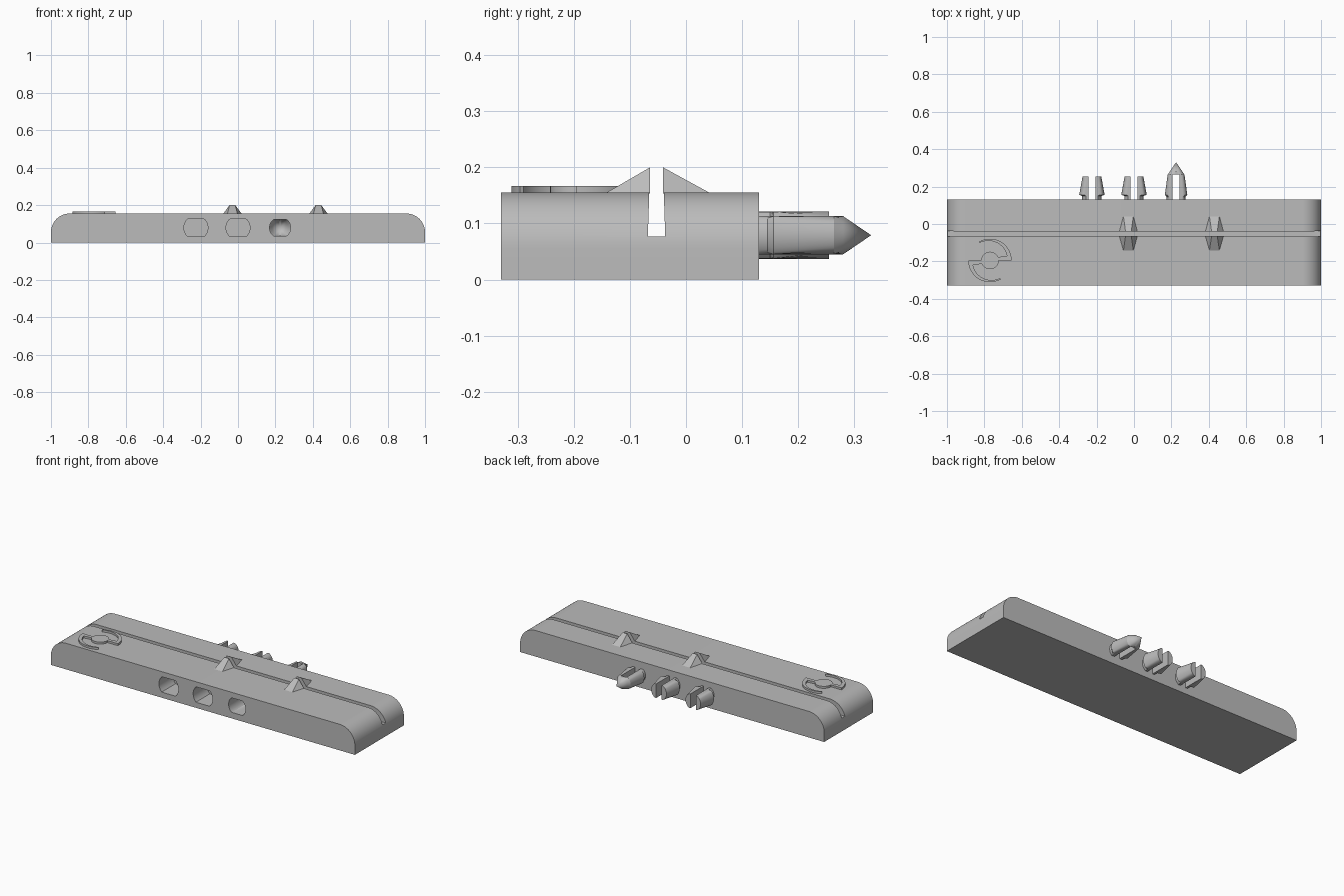
import bpy, bmesh, math
from mathutils import Vector

cube = bpy.data.objects.get("Cube")
if cube:
    bpy.data.objects.remove(cube, do_unlink=True)

grey = bpy.data.materials.new("plain grey")
grey.use_nodes = True
grey.diffuse_color = (0.5, 0.5, 0.5, 1)
grey.node_tree.nodes["Principled BSDF"].inputs["Base Color"].default_value = grey.diffuse_color

TOP, BACK, FRONT, MID = 0.155, 0.13, -0.33, 0.079


def finish(bm, name, smooth=True):
    bmesh.ops.remove_doubles(bm, verts=bm.verts, dist=0.0002)
    bmesh.ops.recalc_face_normals(bm, faces=bm.faces)
    mesh = bpy.data.meshes.new(name)
    bm.to_mesh(mesh)
    bm.free()
    mesh.materials.append(grey)
    ob = bpy.data.objects.new(name, mesh)
    bpy.context.collection.objects.link(ob)
    if smooth:
        soften(ob)
    return ob


def soften(ob):
    bpy.ops.object.select_all(action='DESELECT')
    ob.select_set(True)
    bpy.context.view_layer.objects.active = ob
    bpy.ops.object.shade_smooth_by_angle(angle=math.radians(30))


def prism(name, points, depth, smooth=True):
    """Extrude a closed outline by a vector."""
    bm = bmesh.new()
    face = bm.faces.new([bm.verts.new(p) for p in points])
    new = bmesh.ops.extrude_face_region(bm, geom=[face])["geom"]
    bmesh.ops.translate(bm, verts=[v for v in new if isinstance(v, bmesh.types.BMVert)],
                        vec=Vector(depth))
    return finish(bm, name, smooth)


def rod(name, x, rings, height, side=0, gap=0.0, segments=48):
    """Round rod along y with flattened top and bottom; side picks one half of a split rod."""
    bm = bmesh.new()
    loops = []
    for y, r in rings:
        loop = []
        for i in range(segments):
            a = math.tau * i / segments
            px, pz = r * math.cos(a), max(-height, min(height, r * math.sin(a)))
            if side:
                px = side * max(side * px, gap)
            loop.append(bm.verts.new((x + px, y, MID + pz)))
        loops.append(loop)
    for a, b in zip(loops, loops[1:]):
        for i in range(segments):
            j = (i + 1) % segments
            bm.faces.new((a[i], a[j], b[j], b[i]))
    bm.faces.new(loops[0])
    bm.faces.new(loops[-1])
    return finish(bm, name)


def cut(target, cutter):
    mod = target.modifiers.new("cut", 'BOOLEAN')
    mod.operation, mod.solver, mod.object = 'DIFFERENCE', 'EXACT', cutter
    bpy.context.view_layer.objects.active = target
    bpy.ops.object.modifier_apply(modifier=mod.name)
    bpy.data.objects.remove(cutter, do_unlink=True)


# Bar with rounded upper ends
R = 0.1
arc = [(1 - R + R * math.cos(a), TOP - R + R * math.sin(a))
       for a in (math.pi / 2 * i / 16 for i in range(17))]
outline = [(1, 0)] + arc + [(-x, z) for x, z in reversed(arc)] + [(-1, 0)]
body = prism("body", [(x, FRONT, z) for x, z in outline], (0, BACK - FRONT, 0), False)

# Lengthwise dovetail groove
groove = [(-0.068, 0.077), (-0.037, 0.077), (-0.041, 0.2), (-0.064, 0.2)]
cut(body, prism("groove_cutter", [(-1.1, y, z) for y, z in groove], (2.2, 0, 0), False))

# Front sockets, the last one with a conical end
for x in (-0.225, 0):
    cut(body, rod("socket_cutter", x, [(FRONT - 0.05, 0.064), (FRONT + 0.13, 0.064)], 0.046))
cut(body, rod("pointed_socket_cutter", 0.225,
              [(FRONT - 0.05, 0.056), (FRONT + 0.13, 0.056), (FRONT + 0.15, 0.043),
               (FRONT + 0.21, 0)], 0.043))
soften(body)

# Split pegs on the back
barb = [(BACK - 0.01, 0.052), (0.15, 0.052), (0.156, 0.068), (0.255, 0.05)]
point = [(BACK - 0.01, 0.05), (0.145, 0.05), (0.156, 0.06), (0.264, 0.045)]
for side, label in ((-1, "right"), (1, "left")):
    for x, place in ((-0.225, "outer"), (0, "middle")):
        rod(f"{place}_peg_{label}_half", x, barb, 0.042, side, 0.018)
    rod(f"pointed_peg_{label}_half", 0.225, point, 0.034, side, 0.018)
rod("pointed_peg_tip", 0.225, [(0.264, 0.045), (0.28, 0.034), (0.33, 0)], 0.034)

# Paired wedges on either side of the groove
for n, x in enumerate((-0.03, 0.43), 1):
    for y, far, label in ((-0.064, -0.145, "front"), (-0.041, 0.045, "back")):
        bm = bmesh.new()
        for s in (-1, 1):
            for px, py, pz in ((0.05, y, TOP - 0.002), (0.027, far, TOP - 0.002), (0.015, y, 0.2)):
                bm.verts.new((x + s * px, py, pz))
        bmesh.ops.convex_hull(bm, input=bm.verts)
        finish(bm, f"{label}_wedge_{n}", False)

# Raised round ornament: a hub with two hooked arms
cx, cy, low, rise = -0.77, -0.195, TOP - 0.002, (0, 0, 0.014)
hub = [(cx + 0.047 * math.cos(math.tau * i / 32), cy + 0.047 * math.sin(math.tau * i / 32), low)
       for i in range(32)]
prism("ornament_hub", hub, rise)
for turn, label in ((1, "right"), (-1, "left")):
    sweep = [math.radians(120) * i / 24 for i in range(25)]
    outer = [(0.116 * math.cos(a), 0.116 * math.sin(a)) for a in sweep]
    inner = [((0.092 + 0.008 * a) * math.cos(a), (0.092 + 0.008 * a) * math.sin(a))
             for a in reversed(sweep) if a > 0.2]
    arm = [(0.04, 0)] + outer + inner + [(0.04, 0.018)]
    prism(f"ornament_arm_{label}", [(cx + turn * x, cy + turn * y, low) for x, y in arm], rise)
